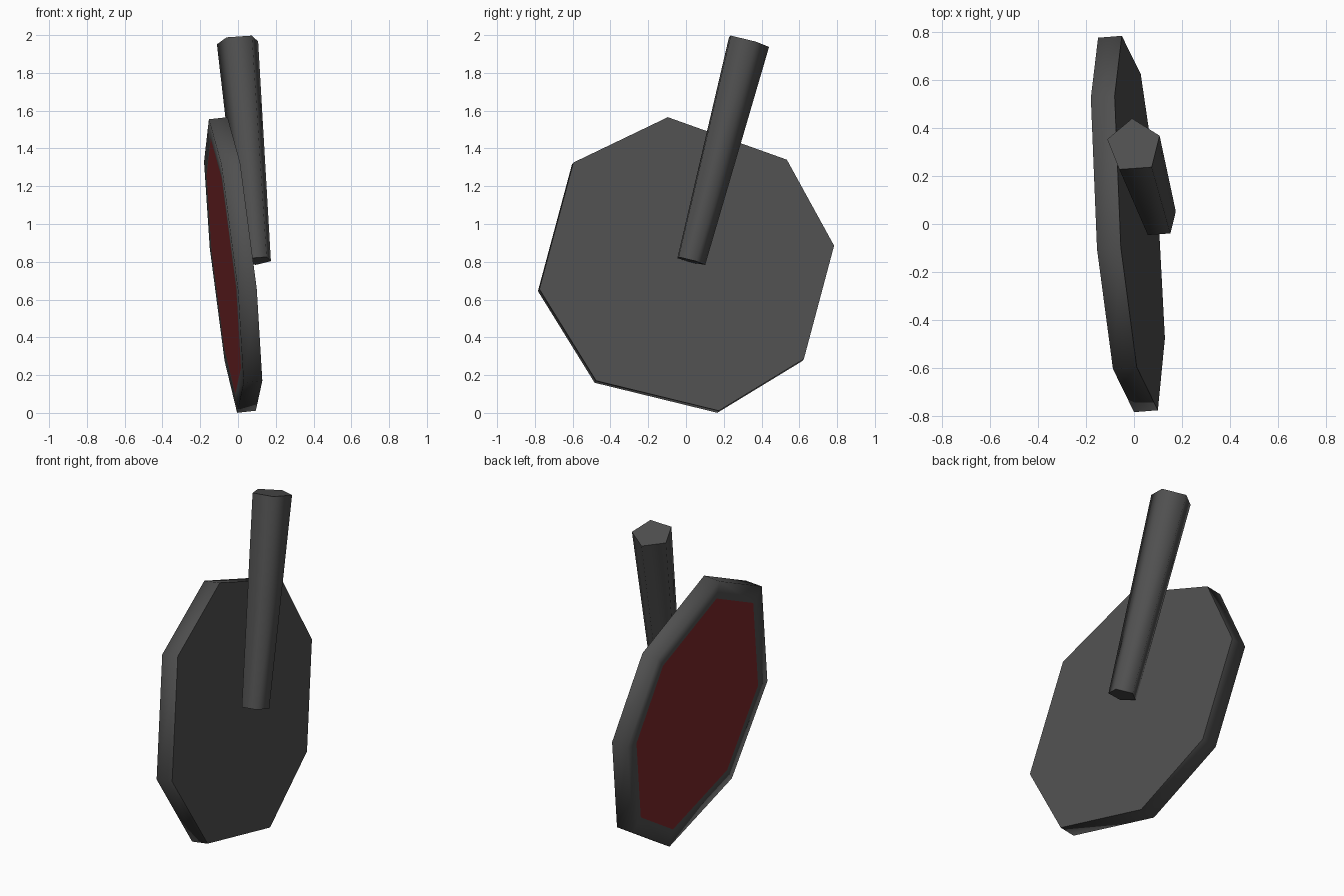
import bpy
import math
from mathutils import Vector

if "Cube" in bpy.data.objects:
    bpy.data.objects.remove(bpy.data.objects["Cube"], do_unlink=True)


def make_material(name, rgb):
    mat = bpy.data.materials.new(name)
    mat.use_nodes = True
    mat.diffuse_color = (*rgb, 1)
    mat.node_tree.nodes["Principled BSDF"].inputs["Base Color"].default_value = (*rgb, 1)
    return mat


dark_grey = make_material("dark grey", (0.08, 0.08, 0.08))
dark_red = make_material("dark red", (0.2, 0.022, 0.024))


def loft(name, rings, materials):
    """Skin a stack of rings, cap both ends, and smooth all but the cap edges."""
    n = len(rings[0])
    verts = [p for ring in rings for p in ring]
    faces = [tuple(reversed(range(n)))]
    for r in range(len(rings) - 1):
        for i in range(n):
            j = (i + 1) % n
            faces.append((r * n + i, r * n + j, (r + 1) * n + j, (r + 1) * n + i))
    last = (len(rings) - 1) * n
    faces.append(tuple(range(last, last + n)))
    mesh = bpy.data.meshes.new(name)
    mesh.from_pydata(verts, [], faces)
    for mat in materials:
        mesh.materials.append(mat)
    mesh.polygons[-1].material_index = len(materials) - 1
    for poly in mesh.polygons:
        poly.use_smooth = True
    # Keep the two end caps crisp
    for edge in mesh.edges:
        a, b = edge.vertices
        edge.use_edge_sharp = (a < n and b < n) or (a >= last and b >= last)
    mesh.update()
    obj = bpy.data.objects.new(name, mesh)
    bpy.context.collection.objects.link(obj)
    return obj


# Tilted eight-sided disc: outline in y, z on a leaning plane
outline = [(-0.10, 1.56), (-0.60, 1.32), (-0.78, 0.65), (-0.48, 0.165),
           (0.17, 0.006), (0.62, 0.28), (0.78, 0.88), (0.53, 1.335)]
normal = Vector((1, 0.08, 0.11)).normalized()
middle = [Vector((0.059 - 0.08 * y - 0.11 * z, y, z)) for y, z in outline]
outer = [p + normal * 0.05 for p in middle]
inner = [p - normal * 0.05 for p in middle]
centre = sum(inner, Vector()) / len(inner)
inset = [centre + (p - centre) * 0.87 for p in inner]
loft("disc", [outer, inner, inset], [dark_grey, dark_red])

# Leaning five-sided handle, wider at its free end
base, tip = Vector((0.1, 0.022, 0.805)), Vector((0, 0.325, 1.968))
axis = tip - base


def handle_ring(middle_point, radius):
    ring = []
    for k in range(5):
        a = math.radians(94 + 72 * k)
        x, y = radius * math.cos(a), radius * math.sin(a)
        ring.append(middle_point + Vector((x, y, -(x * axis.x + y * axis.y) / axis.z)))
    return ring


loft("handle", [handle_ring(base, 0.08), handle_ring(tip, 0.115)], [dark_grey])
